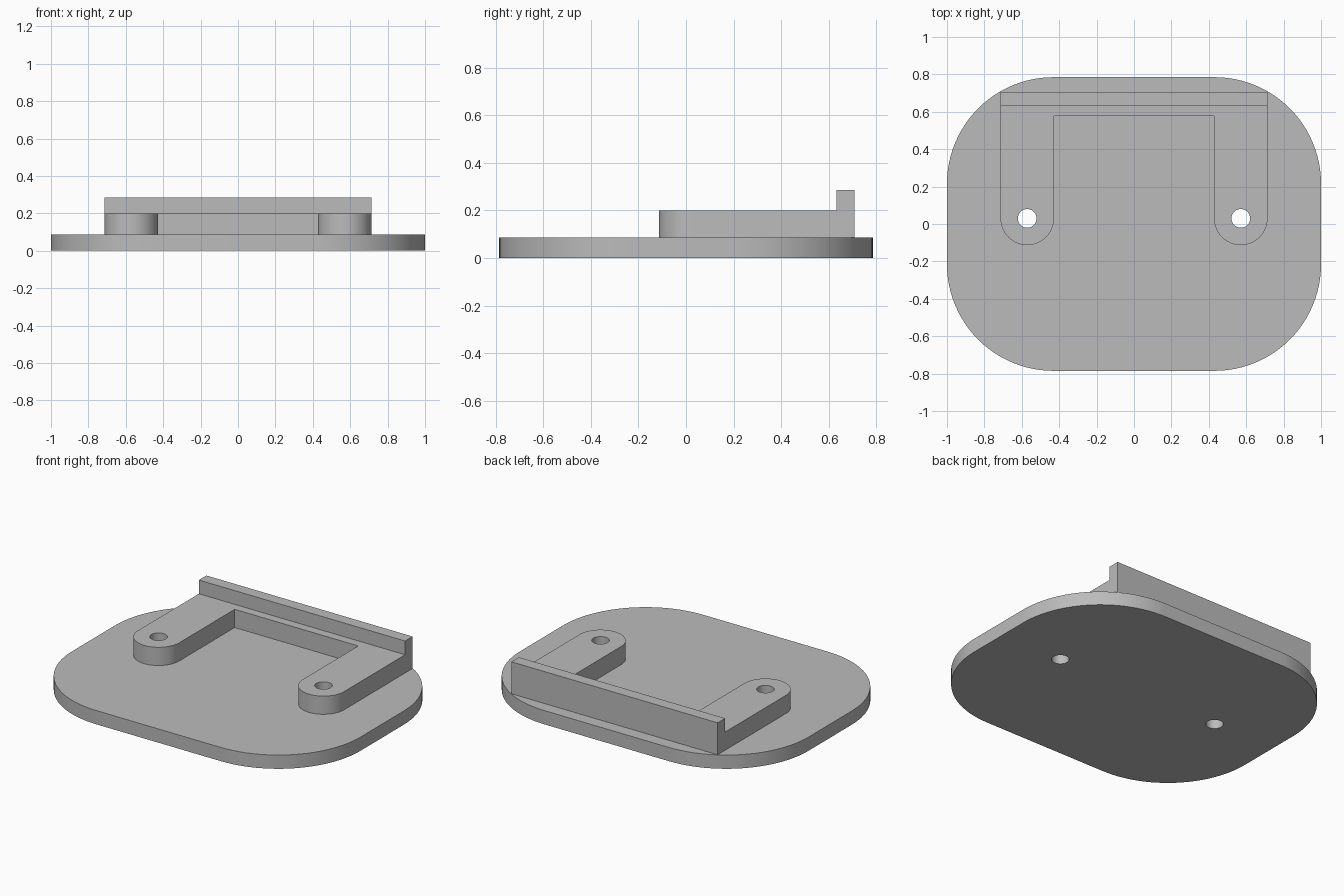
import bpy, bmesh
from math import pi, cos, sin, radians

cube = bpy.data.objects.get("Cube")
if cube:
    bpy.data.objects.remove(cube, do_unlink=True)

grey = bpy.data.materials.new("plain grey")
grey.use_nodes = True
colour = (0.5, 0.5, 0.5, 1)
grey.diffuse_color = colour
grey.node_tree.nodes["Principled BSDF"].inputs["Base Color"].default_value = colour

BASE_TOP, ARM_TOP, LIP_TOP = 0.086, 0.2, 0.286
ARM_X, ARM_R, HOLE_Y, HOLE_R = 0.571, 0.143, 0.03, 0.05
BACK_Y = 0.707


def arc(cx, cy, r, start, end, steps):
    """Points on an arc, angles in degrees."""
    angles = [radians(start + (end - start) * i / steps) for i in range(steps + 1)]
    return [(cx + r * cos(a), cy + r * sin(a)) for a in angles]


def prism(name, outline, z0, z1):
    """Extrude a counter-clockwise outline between two heights."""
    bm = bmesh.new()
    face = bm.faces.new([bm.verts.new((x, y, z0)) for x, y in outline])
    top = bmesh.ops.extrude_face_region(bm, geom=[face], use_keep_orig=True)["geom"]
    verts = [v for v in top if isinstance(v, bmesh.types.BMVert)]
    bmesh.ops.translate(bm, verts=verts, vec=(0, 0, z1 - z0))
    bmesh.ops.recalc_face_normals(bm, faces=bm.faces)
    mesh = bpy.data.meshes.new(name)
    bm.to_mesh(mesh)
    bm.free()
    mesh.materials.append(grey)
    obj = bpy.data.objects.new(name, mesh)
    bpy.context.collection.objects.link(obj)
    return obj


def drill(obj, cutters):
    """Cut the screw holes and bake the result into the mesh."""
    for cutter in cutters:
        mod = obj.modifiers.new("hole", 'BOOLEAN')
        mod.operation, mod.solver, mod.object = 'DIFFERENCE', 'EXACT', cutter
    graph = bpy.context.evaluated_depsgraph_get()
    mesh = bpy.data.meshes.new_from_object(obj.evaluated_get(graph))
    obj.modifiers.clear()
    obj.data = mesh


# Rounded base plate
r, cx, cy = 0.57, 0.43, 0.215
outline = []
for sx, sy, start in ((1, 1, 0), (-1, 1, 90), (-1, -1, 180), (1, -1, 270)):
    outline += arc(sx * cx, sy * cy, r, start, start + 90, 24)
base = prism("base_plate", outline, 0, BASE_TOP)

# U-shaped bracket with two round-ended arms
right_half = [(ARM_X - ARM_R, 0.578)]
right_half += arc(ARM_X, HOLE_Y, ARM_R, 180, 360, 32)
right_half.append((ARM_X + ARM_R, BACK_Y))
left_half = [(-x, y) for x, y in reversed(right_half)]
bracket = prism("u_bracket", right_half + left_half, BASE_TOP, ARM_TOP)

# Raised lip along the back
w = ARM_X + ARM_R
lip = prism("back_lip", [(-w, 0.633), (w, 0.633), (w, BACK_Y), (-w, BACK_Y)],
            ARM_TOP, LIP_TOP)

# Screw holes through arms and plate
cutters = []
for side in (-1, 1):
    cutter = prism("hole_cutter", arc(side * ARM_X, HOLE_Y, HOLE_R, 0, 350, 35), -0.1, 0.4)
    cutter.hide_render = True
    cutters.append(cutter)
for part in (base, bracket):
    drill(part, cutters)
for cutter in cutters:
    bpy.data.objects.remove(cutter, do_unlink=True)

# Smooth curved walls, crisp edges
bpy.ops.object.select_all(action='DESELECT')
for part in (base, bracket, lip):
    part.select_set(True)
bpy.context.view_layer.objects.active = base
bpy.ops.object.shade_smooth_by_angle(angle=radians(30))
